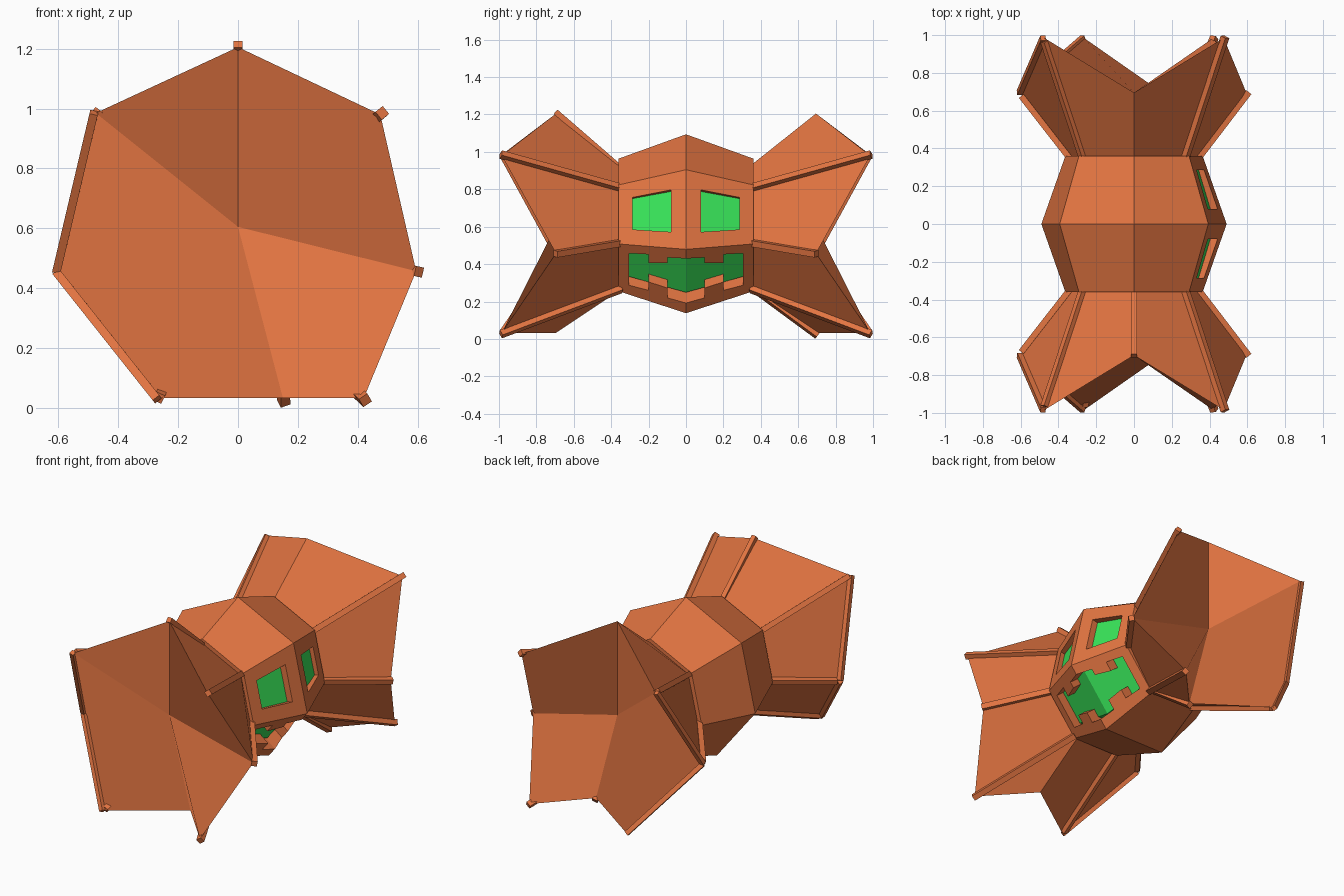
import bpy, bmesh
from math import sin, cos, radians, pi
from mathutils import Vector, Matrix

if "Cube" in bpy.data.objects:
    bpy.data.objects.remove(bpy.data.objects["Cube"], do_unlink=True)

CZ = 0.591           # height of the long axis
MID, END = 0.503, 0.373   # body radius at the middle and at the ends
HALF = 0.36          # half length of the body
STEP = 2 * pi / 7


def material(name, rgb):
    m = bpy.data.materials.new(name)
    m.use_nodes = True
    m.diffuse_color = (*rgb, 1)
    m.node_tree.nodes["Principled BSDF"].inputs["Base Color"].default_value = (*rgb, 1)
    return m


ORANGE = material("orange wrapper", (0.77, 0.178, 0.054))
GREEN = material("glowing green", (0.04, 0.78, 0.1))


def finish(name, bm, mat):
    bmesh.ops.recalc_face_normals(bm, faces=bm.faces[:])
    me = bpy.data.meshes.new(name)
    bm.to_mesh(me)
    bm.free()
    ob = bpy.data.objects.new(name, me)
    bpy.context.scene.collection.objects.link(ob)
    me.materials.append(mat)
    return ob


def barrel(name, scale, half, mat):
    """Seven-sided barrel lying along y."""
    bm = bmesh.new()
    rings = []
    for y, r in ((-half, END), (0, MID), (half, END)):
        rings.append([bm.verts.new((scale * r * sin(i * STEP), y,
                                    CZ + scale * r * cos(i * STEP))) for i in range(7)])
    for a, b in zip(rings, rings[1:]):
        for i in range(7):
            j = (i + 1) % 7
            bm.faces.new((a[i], a[j], b[j], b[i]))
    bm.faces.new(rings[0])
    bm.faces.new(rings[2])
    return finish(name, bm, mat)


def cutter(name, outline, angle):
    """Prism through a side facet, square to it; outline is (y, z) on the surface."""
    n = Vector((cos(angle), 0, sin(angle)))
    mid = Vector((0, 0, CZ))
    bm = bmesh.new()
    loops = []
    for depth in (0.2, 0.7):
        loop = []
        for y, z in outline:
            r = MID + (END - MID) * abs(y) / HALF
            x = (r * cos(STEP / 2) - (z - CZ) * sin(angle)) / cos(angle)
            p = Vector((x, y, z - CZ))
            loop.append(bm.verts.new(mid + p + n * (depth - p.dot(n))))
        loops.append(loop)
    a, b = loops
    for i in range(len(a)):
        j = (i + 1) % len(a)
        bm.faces.new((a[i], a[j], b[j], b[i]))
    bm.faces.new(a)
    bm.faces.new(b)
    ob = finish(name, bm, ORANGE)
    ob.hide_render = True
    ob.hide_viewport = True
    ob.hide_set(True)
    return ob


# Body shell with carved face, and the green core set closer behind the eyes
body = barrel("body", 1.0, HALF, ORANGE)
core = barrel("inner_core", 0.83, HALF - 0.01, GREEN)
core.location = (0.027, 0, 0.034)

eye = [(0.08, 0.572), (0.285, 0.585), (0.285, 0.757), (0.08, 0.797)]
half_mouth = [(0.1, 0.435), (0.1, 0.405), (0.2, 0.405), (0.2, 0.452), (0.305, 0.458),
              (0.305, 0.287), (0.2, 0.26), (0.2, 0.305), (0.1, 0.272), (0.1, 0.22)]
mouth = ([(0, 0.43)] + half_mouth + [(0, 0.192)]
         + [(-y, z) for y, z in reversed(half_mouth)])

for name, outline, angle in (
        ("left_eye_cutter", eye, STEP / 4),
        ("right_eye_cutter", [(-y, z) for y, z in eye], STEP / 4),
        ("mouth_cutter", mouth, -STEP * 3 / 4)):
    mod = body.modifiers.new(name, "BOOLEAN")
    mod.operation = "DIFFERENCE"
    mod.solver = "EXACT"
    mod.object = cutter(name, outline, angle)

# Wrapper end: lip points alternate between valleys and peaks
VALLEY, PEAK = -0.695, -0.985
lip = [Vector(p) for p in (
    (0, VALLEY, 1.205), (0.475, PEAK, 0.98), (0.595, VALLEY, 0.457), (0.42, PEAK, 0.033),
    (0.15, VALLEY, 0.033), (-0.265, PEAK, 0.033), (-0.6, VALLEY, 0.455), (-0.475, PEAK, 0.985))]
neck_polar = [(90, 0.34), (38.6, 0.34), (-12.9, 0.34), (-62.5, 0.36),
              (-66, 0.36), (-115.7, 0.35), (-167.1, 0.34), (141.4, 0.34)]
neck = [Vector((r * cos(radians(t)), -HALF + 0.01, CZ + r * sin(radians(t))))
        for t, r in neck_polar]


def mirrored(ob):
    mod = ob.modifiers.new("both_ends", "MIRROR")
    mod.use_axis = (False, True, False)
    mod.use_mirror_merge = False


bm = bmesh.new()
n_v = [bm.verts.new(p) for p in neck]
l_v = [bm.verts.new(p) for p in lip]
hub = bm.verts.new((0, VALLEY, 0.605))
for i in range(8):
    j = (i + 1) % 8
    bm.faces.new((n_v[i], n_v[j], l_v[j], l_v[i]))
bm.faces.new(n_v)
for group in ((0, 1, 2), (2, 3, 4), (7, 0)):
    bm.faces.new([hub] + [l_v[i] for i in group])
# The widest panel starts at a peak so that its fold runs in to the hub
bm.faces.new((l_v[7], hub, l_v[4], l_v[5], l_v[6]))
mirrored(finish("wrapper_ends", bm, ORANGE))


# Square ribs along the folds and part of the rim
def rib(bm, a, b, size, extra):
    d = (b - a).normalized()
    mid = (a + b) / 2 + d * extra / 2
    out = Vector((mid.x, 0, mid.z - CZ))
    side = d.cross(out).normalized()
    up = side.cross(d).normalized()
    rot = Matrix((side, d, up)).transposed().to_4x4()
    length = (b - a).length + extra
    scale = Matrix.Diagonal((size, length, size, 1))
    bmesh.ops.create_cube(bm, size=1, matrix=Matrix.Translation(mid + up * 0.006) @ rot @ scale)


bm = bmesh.new()
for i in (1, 2, 3):
    rib(bm, neck[i], lip[i], 0.034, 0.008)
for i in (5, 6, 7):
    rib(bm, neck[i], lip[i], 0.032, -0.018)
for i in (5, 6):
    rib(bm, lip[i], lip[i + 1], 0.028, 0.0)
mirrored(finish("wrapper_ribs", bm, ORANGE))

# Single ribs: on top at the front, underneath at the back, sunk in at the neck
sink = Vector((0, 0, 0.025))
bm = bmesh.new()
rib(bm, neck[0] - sink, lip[0], 0.03, 0.008)
finish("front_top_rib", bm, ORANGE)

flip = Matrix.Scale(-1, 3, Vector((0, 1, 0)))
bm = bmesh.new()
rib(bm, flip @ (neck[4] + sink), flip @ lip[4], 0.034, 0.016)
finish("back_bottom_rib", bm, ORANGE)
